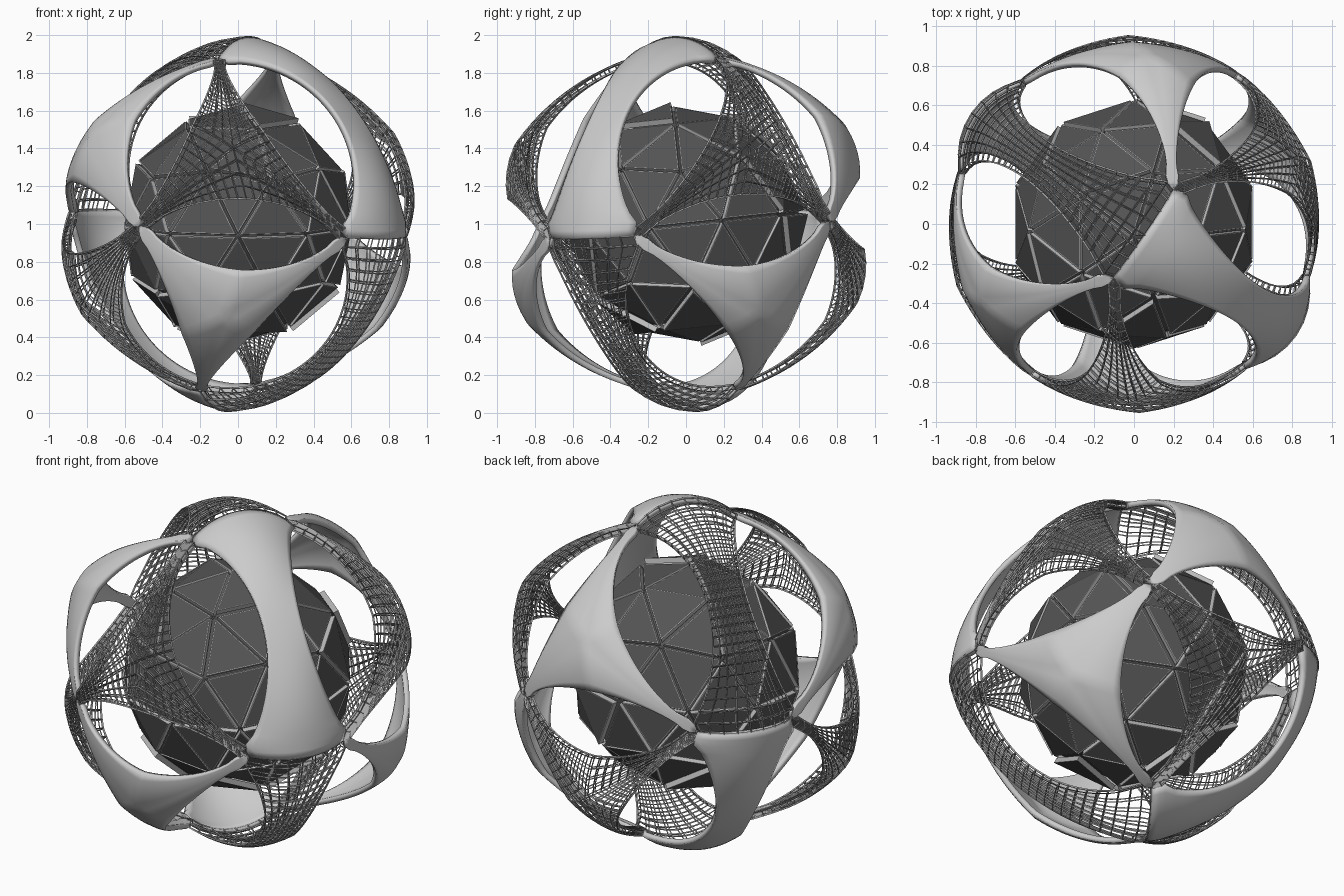
import bpy, bmesh, math, random
from mathutils import Vector, Matrix

if "Cube" in bpy.data.objects:
    bpy.data.objects.remove(bpy.data.objects["Cube"])

random.seed(4)
MID = Vector((0, 0, 1))


def material(name, v):
    m = bpy.data.materials.new(name)
    m.diffuse_color = (v, v, v, 1)
    m.use_nodes = True
    m.node_tree.nodes["Principled BSDF"].inputs["Base Color"].default_value = m.diffuse_color
    return m


WIRE = material("wire_grey", 0.4)
PANEL = material("panel_dark", 0.09)
RIM = material("panel_rim", 0.5)


def finish(bm, name, mats=()):
    me = bpy.data.meshes.new(name)
    bm.to_mesh(me)
    bm.free()
    ob = bpy.data.objects.new(name, me)
    bpy.context.collection.objects.link(ob)
    for m in mats:
        me.materials.append(m)
    return ob


# Cage corner directions: two poles and two rings of four (stretched octahedron)
pole = Vector((-0.565, -0.825, -0.015)).normalized()
m1 = Vector((0.06, -0.05, 1.0))
m1 = (m1 - pole * m1.dot(pole)).normalized()
m2 = pole.cross(m1)
if m2.x < 0:
    m2 = -m2
ring_dirs = [m1, m2, -m1, -m2]
LAT = math.radians(17)
upper = [d * math.cos(LAT) + pole * math.sin(LAT) for d in ring_dirs]
lower = [d * math.cos(LAT) - pole * math.sin(LAT) for d in ring_dirs]


def lens_edge(a, b, c, t, width, power):
    """Point on the edge a-b, bowed towards c to open a lens-shaped hole."""
    s = min(max((t - 0.055) / 0.89, 0), 1)
    w = width * max(math.sin(math.pi * s), 0) ** power
    n = a.cross(b).normalized()
    if n.dot(c) < 0:
        n = -n
    return a.slerp(b, t) * math.cos(w) + n * math.sin(w)


def ladder(bm, func, nt, nv):
    """Grid of quads from func(t, v)."""
    g = [[bm.verts.new(func(i / nt, j / nv)) for j in range(nv + 1)] for i in range(nt + 1)]
    for i in range(nt):
        for j in range(nv):
            bm.faces.new((g[i][j], g[i + 1][j], g[i + 1][j + 1], g[i][j + 1]))


def cage_piece(bm, name, wire):
    bmesh.ops.remove_doubles(bm, verts=bm.verts, dist=0.0005)
    bmesh.ops.recalc_face_normals(bm, faces=bm.faces)
    if sum(f.normal.dot(f.calc_center_median()) * f.calc_area() for f in bm.faces) < 0:
        bmesh.ops.reverse_faces(bm, faces=bm.faces)
    bmesh.ops.translate(bm, verts=bm.verts, vec=MID)
    for f in bm.faces:
        f.smooth = not wire
    ob = finish(bm, name, [WIRE] if wire else [])
    sol = ob.modifiers.new("thickness", 'SOLIDIFY')
    sol.thickness = 0.03
    sol.offset = -1
    if wire:
        wf = ob.modifiers.new("lattice", 'WIREFRAME')
        wf.thickness = 0.011
        wf.use_even_offset = False
    else:
        bpy.context.view_layer.objects.active = ob
        ob.select_set(True)
        bpy.ops.object.shade_smooth_by_angle(angle=math.radians(45))
        ob.select_set(False)


def tripod(tips, name, wire):
    """Three-armed piece; tips[0] is the pole."""
    c = sum(tips, Vector()).normalized()
    bm = bmesh.new()
    for i, a in enumerate(tips):
        for b in (tips[i - 1], tips[i - 2]):
            # the hole on the belt side is cut deeper
            width = 0.2 if tips[0] in (a, b) else 0.25

            def f(t, v, a=a, b=b, width=width):
                p = a.slerp(c, t)
                q = p.lerp(lens_edge(a, b, c, t / 2, width, 0.65), v).normalized()
                return q * (0.925 + 0.07 * t * t * (1 - 0.6 * v * v))
            ladder(bm, f, 13 if wire else 16, 4 if wire else 6)
    cage_piece(bm, name, wire)


def hourglass(a, b, a2, b2, name, wire):
    """Four-cornered piece, wide at both ends and narrow at the waist."""
    c = (a + b + a2 + b2).normalized()
    bm = bmesh.new()

    def f(t, v):
        q = lens_edge(a, b, c, t, 0.29, 0.7).slerp(lens_edge(a2, b2, c, t, 0.29, 0.7), v)
        k = 1 - (2 * v - 1) ** 2
        return q * (0.925 + 0.07 * k * (1 - math.sin(math.pi * t)))
    ladder(bm, f, 26 if wire else 36, 8 if wire else 14)
    cage_piece(bm, name, wire)


# Cage: alternating solid and lattice pieces around the belt and both poles
for i in range(4):
    j = (i + 1) % 4
    belt_wire = i % 2 == 1
    hourglass(upper[i], upper[j], lower[i], lower[j], f"belt_piece_{i}", belt_wire)
    tripod([pole, upper[i], upper[j]], f"front_tripod_{i}", not belt_wire)
    tripod([-pole, lower[i], lower[j]], f"back_tripod_{i}", not belt_wire)

# Inner ball: dark core with separate triangular panels
bm = bmesh.new()
bmesh.ops.create_icosphere(bm, subdivisions=2, radius=0.6,
                           matrix=Matrix.Rotation(math.radians(6), 4, 'X'))
tris = [[v.co.copy() for v in f.verts] for f in bm.faces]
bmesh.ops.translate(bm, verts=bm.verts, vec=MID)
finish(bm, "ball_core", [PANEL])

bm = bmesh.new()
for tri in tris:
    mid = sum(tri, Vector()) / 3
    n = mid.normalized()
    lift = random.choice((0.0, 0.0, 0.005, 0.01, 0.01, 0.03))
    base = [mid + (p - mid) * 0.96 + n * (lift - 0.005) for p in tri]
    lo = [bm.verts.new(p + MID) for p in base]
    hi = [bm.verts.new(p + n * 0.03 + MID) for p in base]
    inner = [bm.verts.new(mid + (p - mid) * 0.92 + n * (lift + 0.025) + MID) for p in tri]
    bm.faces.new(inner)
    bm.faces.new(lo[::-1])
    for k in range(3):
        m = (k + 1) % 3
        bm.faces.new((lo[k], lo[m], hi[m], hi[k])).material_index = 1
        bm.faces.new((hi[k], hi[m], inner[m], inner[k])).material_index = 1
bmesh.ops.recalc_face_normals(bm, faces=bm.faces)
finish(bm, "ball_panels", [PANEL, RIM])
